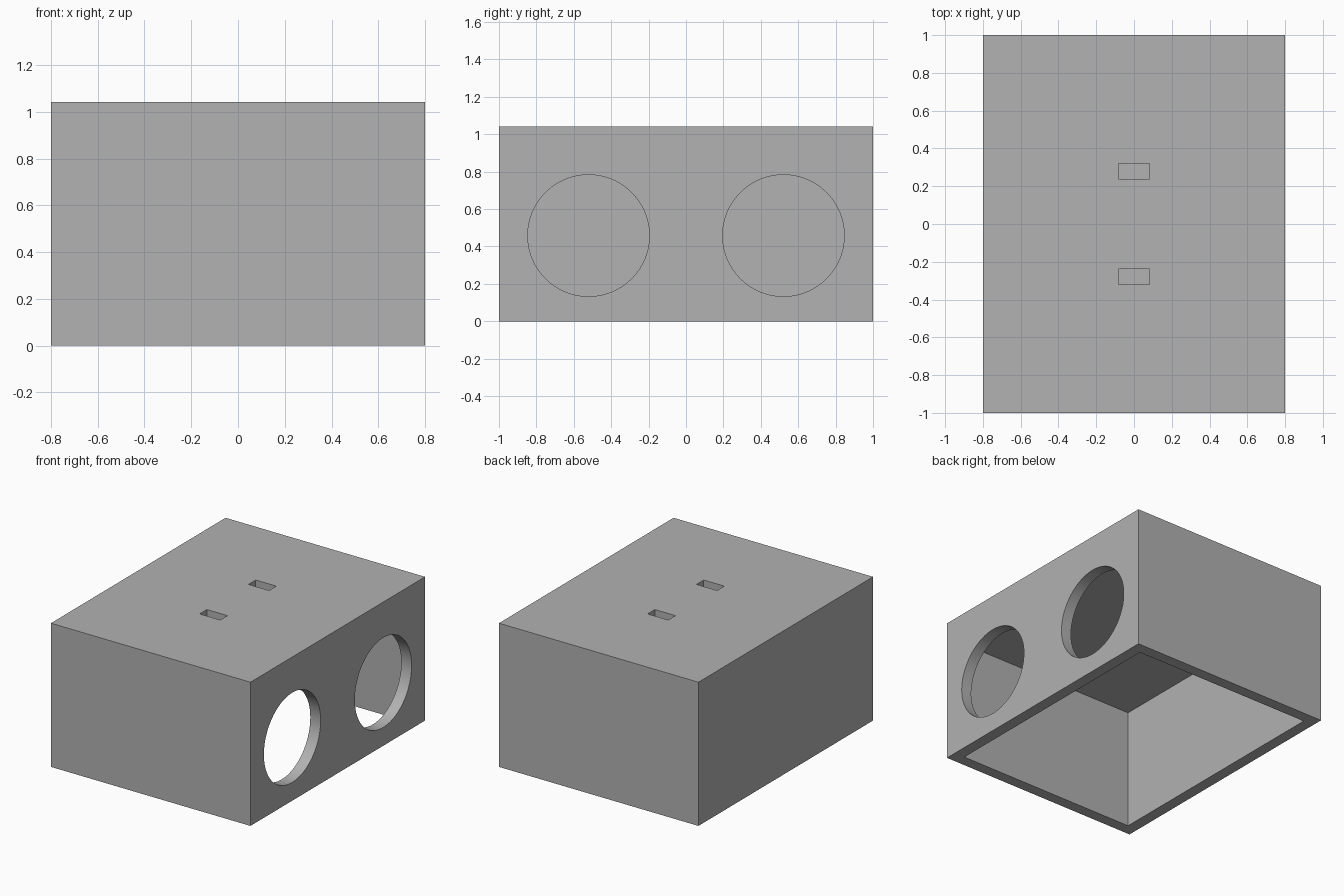
import bpy
from math import pi

WIDTH, LENGTH, HEIGHT = 1.6, 2.0, 1.042
WALL, LID = 0.083, 0.167
HOLE_RADIUS = 0.325

default = bpy.data.objects.get("Cube")
if default:
    bpy.data.objects.remove(default, do_unlink=True)

grey = bpy.data.materials.new("plain grey")
grey.use_nodes = True
colour = (0.445, 0.445, 0.445, 1)
grey.diffuse_color = colour
grey.node_tree.nodes["Principled BSDF"].inputs["Base Color"].default_value = colour


def box(name, low, high):
    """Axis-aligned box between two corners."""
    centre = [(a + b) / 2 for a, b in zip(low, high)]
    bpy.ops.mesh.primitive_cube_add(size=1, location=centre)
    ob = bpy.context.object
    ob.name = name
    ob.scale = [b - a for a, b in zip(low, high)]
    bpy.ops.object.transform_apply(location=True, rotation=False, scale=True)
    ob.data.materials.append(grey)
    return ob


def cut(target, cutter):
    """Subtract the cutter, then discard it."""
    cutter.hide_render = True
    mod = target.modifiers.new("cut", "BOOLEAN")
    mod.operation = "DIFFERENCE"
    mod.solver = "EXACT"
    mod.object = cutter
    bpy.context.view_layer.objects.active = target
    bpy.ops.object.modifier_apply(modifier=mod.name)
    bpy.data.objects.remove(cutter, do_unlink=True)


# Outer box
hx, hy = WIDTH / 2, LENGTH / 2
housing = box("housing", (-hx, -hy, 0), (hx, hy, HEIGHT))

# Cavity, open at the bottom
cut(housing, box("cavity_cutter", (WALL - hx, WALL - hy, -0.1),
                 (hx - WALL, hy - WALL, HEIGHT - LID)))

for side in (-1, 1):
    # Round openings through the left wall
    bpy.ops.mesh.primitive_cylinder_add(
        vertices=96, radius=HOLE_RADIUS, depth=0.3,
        location=(hx, side * 0.521, 0.458), rotation=(0, pi / 2, 0))
    hole = bpy.context.object
    hole.data.materials.append(grey)
    cut(housing, hole)

    # Blind slots in the thick lid
    y = side * 0.28
    cut(housing, box("slot_cutter", (-WALL, y - WALL / 2, HEIGHT - WALL),
                     (WALL, y + WALL / 2, HEIGHT + 0.1)))

# Smooth hole walls, sharp box edges
bpy.ops.object.select_all(action="DESELECT")
housing.select_set(True)
bpy.context.view_layer.objects.active = housing
bpy.ops.object.shade_smooth_by_angle(angle=pi / 6)
